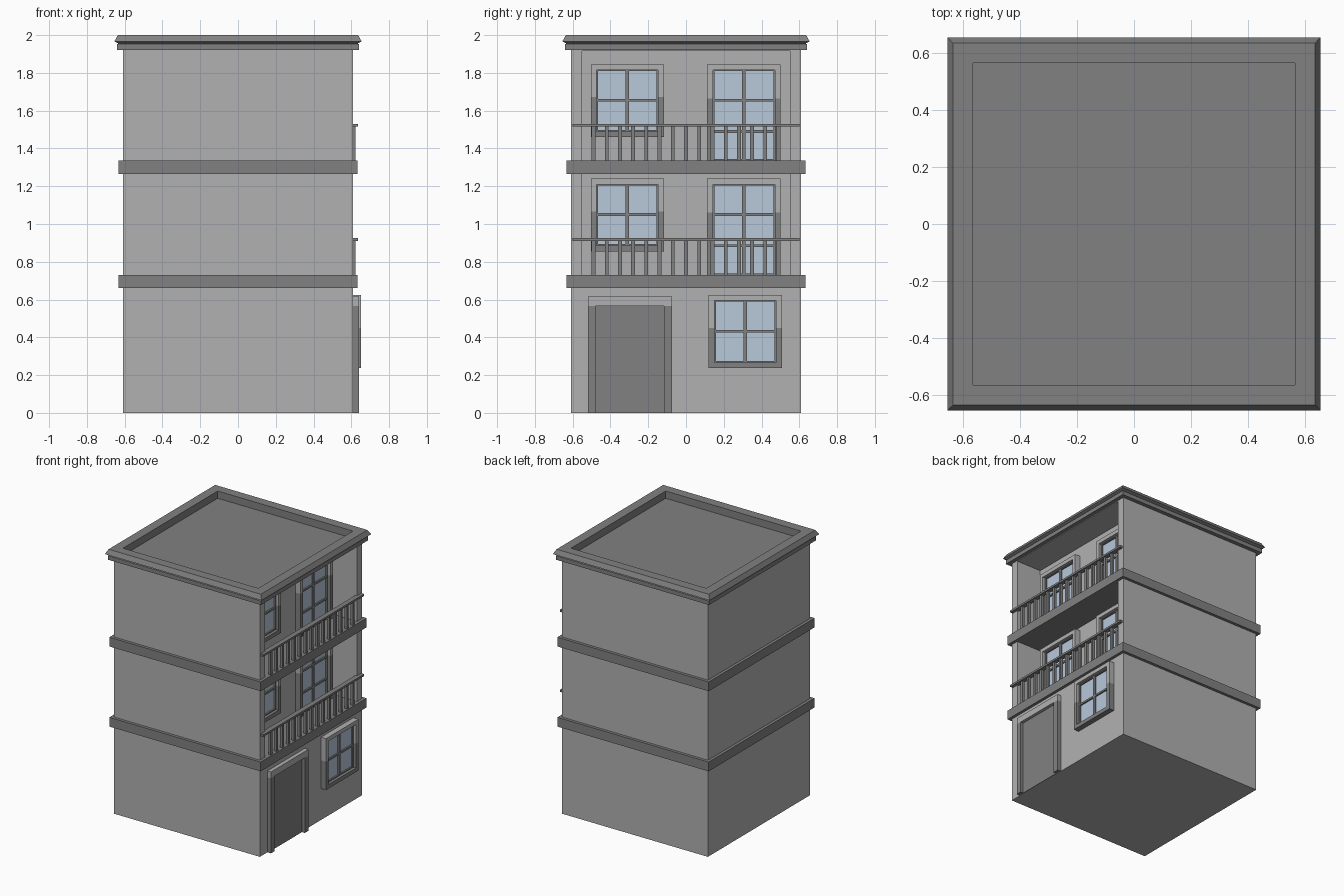
import bpy, bmesh

if "Cube" in bpy.data.objects:
    bpy.data.objects.remove(bpy.data.objects["Cube"])


def material(name, r, g, b):
    m = bpy.data.materials.new(name)
    m.diffuse_color = (r, g, b, 1)
    m.use_nodes = True
    m.node_tree.nodes["Principled BSDF"].inputs["Base Color"].default_value = m.diffuse_color
    return m


LIGHT = material("light wall grey", 0.44, 0.44, 0.44)
DARK = material("dark trim grey", 0.22, 0.22, 0.22)
GLASS = material("pale blue glass", 0.48, 0.58, 0.70)


def finish(name, bm, mat):
    bmesh.ops.recalc_face_normals(bm, faces=bm.faces)
    me = bpy.data.meshes.new(name)
    bm.to_mesh(me)
    bm.free()
    me.materials.append(mat)
    ob = bpy.data.objects.new(name, me)
    bpy.context.collection.objects.link(ob)
    return ob


def boxes(name, spans, mat):
    """One object out of boxes given as (x0, x1, y0, y1, z0, z1)."""
    bm = bmesh.new()
    for x0, x1, y0, y1, z0, z1 in spans:
        for v in bmesh.ops.create_cube(bm, size=1)["verts"]:
            v.co = (x1 if v.co.x > 0 else x0,
                    y1 if v.co.y > 0 else y0,
                    z1 if v.co.z > 0 else z0)
    return finish(name, bm, mat)


def prism(name, plan, z0, z1, mat):
    bm = bmesh.new()
    f = bm.faces.new([bm.verts.new((x, y, z0)) for x, y in plan])
    ext = bmesh.ops.extrude_face_region(bm, geom=[f])["geom"]
    for v in ext:
        if isinstance(v, bmesh.types.BMVert):
            v.co.z = z1
    return finish(name, bm, mat)


def square_loft(name, profile, mat):
    """Stack of square rings given as (half width, z), capped at both ends."""
    bm = bmesh.new()
    rings = [[bm.verts.new((sx * w, sy * w, z)) for sx, sy in
              ((-1, -1), (1, -1), (1, 1), (-1, 1))] for w, z in profile]
    for a, b in zip(rings, rings[1:]):
        for i in range(4):
            j = (i + 1) % 4
            bm.faces.new((a[i], a[j], b[j], b[i]))
    bm.faces.new(rings[0])
    bm.faces.new(rings[-1])
    return finish(name, bm, mat)


W = 0.61        # half width of the walls
BACK = 0.40     # x of the recessed balcony wall
RISE = 0.605    # storey height

# Ground storey, and two upper storeys with a balcony recess
boxes("ground_storey", [(-W, W, -W, W, 0, 0.67)], LIGHT)
plan = [(-W, -W), (W, -W), (W, -0.55), (BACK, -0.55),
        (BACK, 0.55), (W, 0.55), (W, W), (-W, W)]
prism("second_storey", plan, 0.72, 1.27, LIGHT)
prism("third_storey", plan, 1.33, 1.917, LIGHT)
boxes("balcony_ceiling", [(-W, W, -W, W, 1.917, 1.925)], LIGHT)

# Floor slabs that show as bands
for i in range(2):
    z = 0.66 + i * RISE
    boxes(f"floor_band_{i + 1}", [(-0.632, 0.632, -0.632, 0.632, z, z + 0.07)], DARK)

# Roof cornice with sunken flat roof
square_loft("roof_cornice", [(0.64, 1.922), (0.64, 1.952), (0.632, 1.956),
                             (0.655, 1.966), (0.636, 2.0), (0.565, 2.0),
                             (0.565, 1.945)], DARK)


def window(name, x, y0, y1, z0, z1, bars, sill=True):
    t, f = 0.03, x + 0.042
    bottom = z0 + t if sill else z0
    mid = z0 + (z1 - z0) * 0.55 if sill else z1 - 0.18
    yc = (y0 + y1) / 2
    # Casing: light head and upper jambs, dark lower jambs and sill
    boxes(name + "_head", [(x, f, y0, y1, z1 - t, z1),
                           (x, f, y0, y0 + t, mid, z1 - t),
                           (x, f, y1 - t, y1, mid, z1 - t)], LIGHT)
    low = [(x, f, y0, y0 + t, bottom, mid), (x, f, y1 - t, y1, bottom, mid)]
    if sill:
        low.append((x, f, y0, y1, z0, bottom))
    boxes(name + "_lower_casing", low, DARK)
    # Glass and glazing bars
    a, b, c = y0 + t, y1 - t, z1 - t
    boxes(name + "_glass", [(x, x + 0.009, a, b, bottom, c)], GLASS)
    g = x + 0.02
    spans = [(x, g, yc - 0.009, yc + 0.009, bottom, c),
             (x, g, a, a + 0.008, bottom, c), (x, g, b - 0.008, b, bottom, c),
             (x, g, a, b, c - 0.006, c), (x, g, a, b, bottom, bottom + 0.008)]
    spans += [(x, g, a, b, z - 0.007, z + 0.007) for z in bars]
    boxes(name + "_bars", spans, DARK)


# Ground floor window and door
window("ground_window", W, 0.12, 0.507, 0.237, 0.625, [0.433])
boxes("door", [(W, W + 0.006, -0.48, -0.115, 0, 0.57)], DARK)
boxes("door_posts", [(W, 0.64, -0.52, -0.478, 0, 0.567),
                     (W, 0.64, -0.117, -0.074, 0, 0.567)], DARK)
boxes("door_lintel", [(W, 0.64, -0.52, -0.074, 0.567, 0.615)], LIGHT)

# Balcony windows, glazed doors and railings on both upper floors
for i in range(2):
    d = i * RISE
    window(f"balcony_window_{i + 1}", BACK, -0.503, -0.117,
           0.855 + d, 1.24 + d, [1.05 + d])
    window(f"balcony_door_{i + 1}", BACK, 0.112, 0.5,
           0.73 + d, 1.24 + d, [1.05 + d, 0.885 + d], sill=False)
    boxes(f"handrail_{i + 1}", [(0.597, 0.634, -0.6, 0.6, 0.91 + d, 0.925 + d)], DARK)
    boxes(f"balusters_{i + 1}",
          [(0.603, 0.623, y - 0.01, y + 0.01, 0.73 + d, 0.912 + d)
           for y in [k * 0.07 for k in range(-7, 8)]], DARK)
